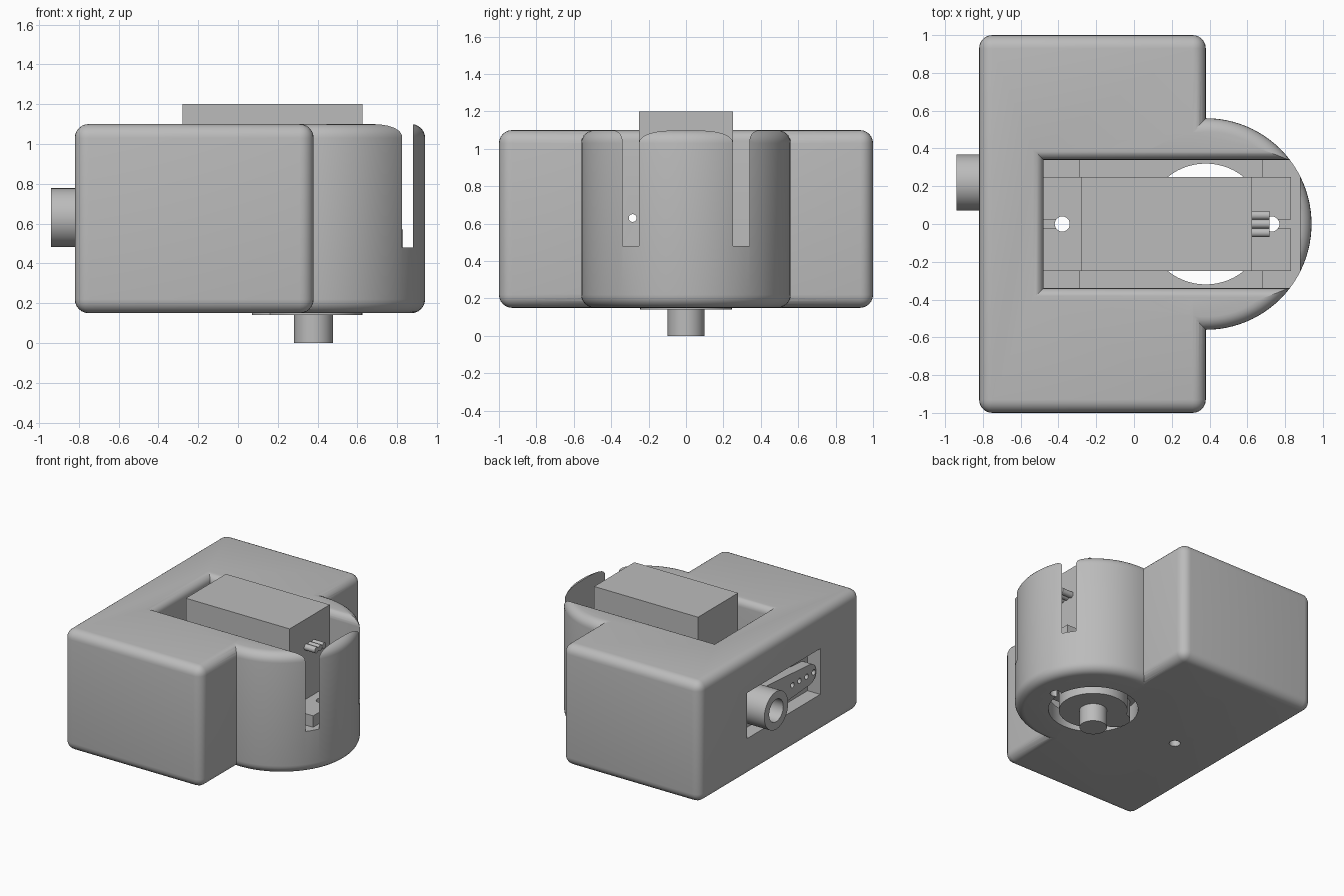
import bpy
import bmesh
from math import pi, cos, sin, radians
from mathutils import Matrix, Vector

default = bpy.data.objects.get("Cube")
if default:
    bpy.data.objects.remove(default, do_unlink=True)

grey = bpy.data.materials.new("plain grey")
grey.use_nodes = True
GREY = (0.5, 0.5, 0.5, 1)
grey.diffuse_color = GREY
grey.node_tree.nodes["Principled BSDF"].inputs["Base Color"].default_value = GREY


def finish(name, bm):
    bmesh.ops.recalc_face_normals(bm, faces=bm.faces)
    mesh = bpy.data.meshes.new(name)
    bm.to_mesh(mesh)
    bm.free()
    mesh.materials.append(grey)
    obj = bpy.data.objects.new(name, mesh)
    bpy.context.collection.objects.link(obj)
    return obj


def box(name, x, y, z):
    """Box from three (low, high) ranges."""
    bm = bmesh.new()
    size = [r[1] - r[0] for r in (x, y, z)]
    mid = [(r[0] + r[1]) / 2 for r in (x, y, z)]
    bmesh.ops.create_cube(bm, size=1, matrix=Matrix.Translation(mid) @ Matrix.Diagonal((*size, 1)))
    return finish(name, bm)


def cyl(name, axis, a, b, span, r, sides=48):
    """Cylinder along x or z; a, b are the centre on the other two axes."""
    bm = bmesh.new()
    mid = sum(span) / 2
    if axis == "z":
        place = Matrix.Translation((a, b, mid))
    else:
        place = Matrix.Translation((mid, a, b)) @ Matrix.Rotation(pi / 2, 4, "Y")
    bmesh.ops.create_cone(bm, cap_ends=True, segments=sides, radius1=r, radius2=r,
                          depth=span[1] - span[0], matrix=place)
    return finish(name, bm)


def loft(name, rings):
    """Solid through matching rings of points, capped at both ends."""
    bm = bmesh.new()
    loops = [[bm.verts.new(p) for p in ring] for ring in rings]
    n = len(loops[0])
    for low, high in zip(loops, loops[1:]):
        for i in range(n):
            j = (i + 1) % n
            bm.faces.new((low[i], low[j], high[j], high[i]))
    bm.faces.new(loops[0])
    bm.faces.new(loops[-1])
    return finish(name, bm)


def apply(obj, mod):
    bpy.context.view_layer.objects.active = obj
    bpy.ops.object.modifier_apply(modifier=mod.name)


def round_edges(obj, width):
    mod = obj.modifiers.new("round", "BEVEL")
    mod.width, mod.segments = width, 6
    mod.limit_method, mod.angle_limit = "ANGLE", radians(60)
    apply(obj, mod)


def combine(obj, others, operation="DIFFERENCE"):
    for other in others:
        mod = obj.modifiers.new("combine", "BOOLEAN")
        mod.operation, mod.solver, mod.object = operation, "EXACT", other
        apply(obj, mod)
        bpy.data.objects.remove(other, do_unlink=True)


def smooth(obj):
    bpy.ops.object.select_all(action="DESELECT")
    obj.select_set(True)
    bpy.context.view_layer.objects.active = obj
    bpy.ops.object.shade_smooth_by_angle(angle=radians(30))


BOTTOM, TOP = 0.15, 1.10
SHAFT_X = 0.38
HORN_Y, HORN_Z = 0.22, 0.63
SCREWS = (-0.38, 0.73)

# Housing: rounded block joined to a rounded drum
housing = box("housing", (-0.82, 0.38), (-1, 1), (BOTTOM, TOP))
round_edges(housing, 0.07)
drum = cyl("drum", "z", SHAFT_X, 0, (BOTTOM, TOP), 0.56, 96)
round_edges(drum, 0.07)
combine(housing, [drum], "UNION")

# Motor pocket with a rounded rim on three sides
RIM = 0.055


def pocket_ring(z, grow):
    x, y = -0.48 - grow, 0.34 + grow
    return [(x, -y, z), (0.88, -y, z), (0.88, y, z), (x, y, z)]


rings = [pocket_ring(0.48, 0)]
for i in range(7):
    a = i * pi / 12
    rings.append(pocket_ring(TOP - RIM + RIM * sin(a), RIM * (1 - cos(a))))
rings.append(pocket_ring(TOP + 0.1, RIM))
cutters = [
    loft("pocket_cutter", rings),
    box("well_cutter", (-0.285, 0.68), (-0.34, 0.34), (0.28, 0.6)),
    cyl("shaft_opening", "z", SHAFT_X, 0, (0.05, 0.4), 0.32, 64),
    box("horn_recess", (-1, -0.71), (-0.5, 0.41), (0.45, 0.81)),
    cyl("wall_hole", "x", -0.285, HORN_Z, (-0.8, -0.4), 0.021, 16),
]
cutters += [cyl("screw_hole", "z", x, 0, (0.05, 0.6), 0.04, 24) for x in SCREWS]
combine(housing, cutters)
smooth(housing)

# Motor body, held upside down in the pocket
box("motor_body", (-0.28, 0.625), (-0.25, 0.25), (0.28, 1.20))

# Slotted mounting tabs at both ends
for name, span, hole_x, notch in (
        ("mounting_tab_back", (-0.48, -0.28), SCREWS[0], (-0.5, -0.38)),
        ("mounting_tab_front", (0.625, 0.83), SCREWS[1], (0.73, 0.9))):
    tab = box(name, span, (-0.25, 0.25), (0.48, 0.57))
    combine(tab, [cyl("tab_hole", "z", hole_x, 0, (0.4, 0.7), 0.04, 24),
                  box("tab_notch", notch, (-0.023, 0.023), (0.4, 0.7))])
    smooth(tab)

# Gear turret and output shaft underneath
turret = cyl("gear_turret", "z", SHAFT_X, 0, (0.14, 0.28), 0.245)
combine(turret, [cyl("small_turret", "z", 0.18, 0, (0.14, 0.28), 0.11, 32)], "UNION")
smooth(turret)
smooth(cyl("output_shaft", "z", SHAFT_X, 0, (0, 0.14), 0.098))

# Three cable wires
for i in (-1, 0, 1):
    smooth(cyl("cable_wire", "x", i * 0.046, 0.98, (0.625, 0.718), 0.024, 20))

# Horn arm: tapered plate with rounded ends
outline = []
for centre, r, start in ((HORN_Y, 0.125, 0), (-0.41, 0.08, pi)):
    for i in range(17):
        a = start + i * pi / 16
        outline.append((centre + r * sin(a), HORN_Z + r * cos(a)))
horn = loft("horn_arm", [[(x, y, z) for y, z in outline] for x in (-0.79, -0.71)])
combine(horn, [cyl("horn_hole", "x", -0.197 - 0.088 * i, HORN_Z, (-0.9, -0.6), 0.021, 16)
               for i in range(4)])
smooth(horn)

# Horn hub with a bore
hub = cyl("horn_hub", "x", HORN_Y, HORN_Z, (-0.94, -0.715), 0.148)
combine(hub, [cyl("hub_bore", "x", HORN_Y, HORN_Z, (-1, -0.76), 0.088, 32)])
smooth(hub)
